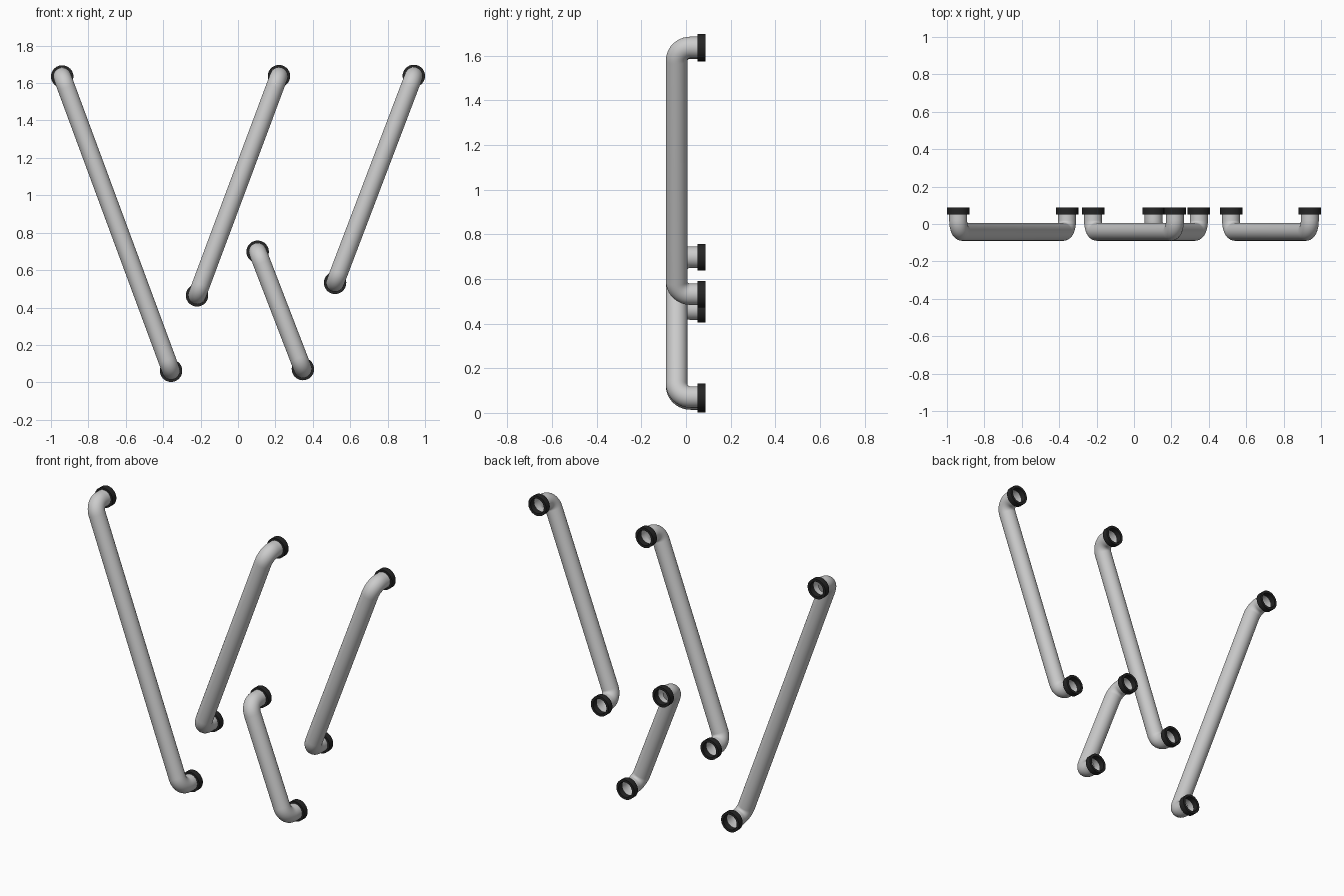
import bpy, bmesh, math
from mathutils import Vector

if "Cube" in bpy.data.objects:
    bpy.data.objects.remove(bpy.data.objects["Cube"])

SIDES = 32
TUBE_R, BEND_R = 0.048, 0.062
FRONT_Y = -0.042            # centre line of the grab bars
COLLAR = (0.052, 0.088)     # collar start and end in y
Y = Vector((0, 1, 0))


def material(name, col):
    m = bpy.data.materials.new(name)
    m.diffuse_color = (*col, 1)
    m.use_nodes = True
    m.node_tree.nodes["Principled BSDF"].inputs["Base Color"].default_value = m.diffuse_color
    return m


steel = material("light_grey_metal", (0.60, 0.60, 0.60))
rubber = material("black_rubber", (0.018, 0.018, 0.018))


def sweep(name, rings, side, mat, closed=False):
    """Skin circles given as (centre, tangent, radius) into a tube."""
    bm = bmesh.new()
    loops = []
    for p, t, r in rings:
        up = t.cross(side)
        loops.append([bm.verts.new(p + r * (math.cos(a) * side + math.sin(a) * up))
                      for a in (2 * math.pi * k / SIDES for k in range(SIDES))])
    for i in range(len(loops) if closed else len(loops) - 1):
        a, b = loops[i], loops[(i + 1) % len(loops)]
        for j in range(SIDES):
            k = (j + 1) % SIDES
            bm.faces.new((a[j], a[k], b[k], b[j]))
    me = bpy.data.meshes.new(name)
    bm.to_mesh(me)
    bm.free()
    ob = bpy.data.objects.new(name, me)
    bpy.context.collection.objects.link(ob)
    me.materials.append(mat)
    bpy.ops.object.select_all(action='DESELECT')
    ob.select_set(True)
    bpy.context.view_layer.objects.active = ob
    bpy.ops.object.shade_smooth_by_angle(angle=math.radians(40))


def handle(name, top, bottom):
    a, b = Vector((top[0], 0, top[1])), Vector((bottom[0], 0, bottom[1]))
    d = (b - a).normalized()
    side = d.cross(Y)
    # bent tube: short leg, elbow, straight bar, elbow, short leg
    path = [(a + Y * 0.07, -Y, TUBE_R)]
    n = 10
    for i in range(n + 1):
        t = math.pi / 2 * i / n
        c = a + d * BEND_R + Y * (FRONT_Y + BEND_R)
        path.append((c + BEND_R * (-d * math.cos(t) - Y * math.sin(t)),
                     d * math.sin(t) - Y * math.cos(t), TUBE_R))
    for i in range(n + 1):
        t = math.pi / 2 * i / n
        c = b - d * BEND_R + Y * (FRONT_Y + BEND_R)
        path.append((c + BEND_R * (d * math.sin(t) - Y * math.cos(t)),
                     d * math.cos(t) + Y * math.sin(t), TUBE_R))
    path.append((b + Y * 0.07, Y, TUBE_R))
    sweep(name + "_tube", path, side, steel)
    # open ring collars at both feet
    y0, y1 = COLLAR
    for label, p in (("top", a), ("bottom", b)):
        prof = [(y0, 0.060), (y1, 0.060), (y1, 0.045), (y0, 0.045)]
        sweep(f"{name}_{label}_collar", [(p + Y * y, Y, r) for y, r in prof],
              side, rubber, closed=True)


handle("long_left_bar", (-0.94, 1.635), (-0.358, 0.062))
handle("centre_bar", (0.219, 1.637), (-0.219, 0.465))
handle("right_bar", (0.94, 1.638), (0.519, 0.532))
handle("short_bar", (0.105, 0.698), (0.347, 0.071))
